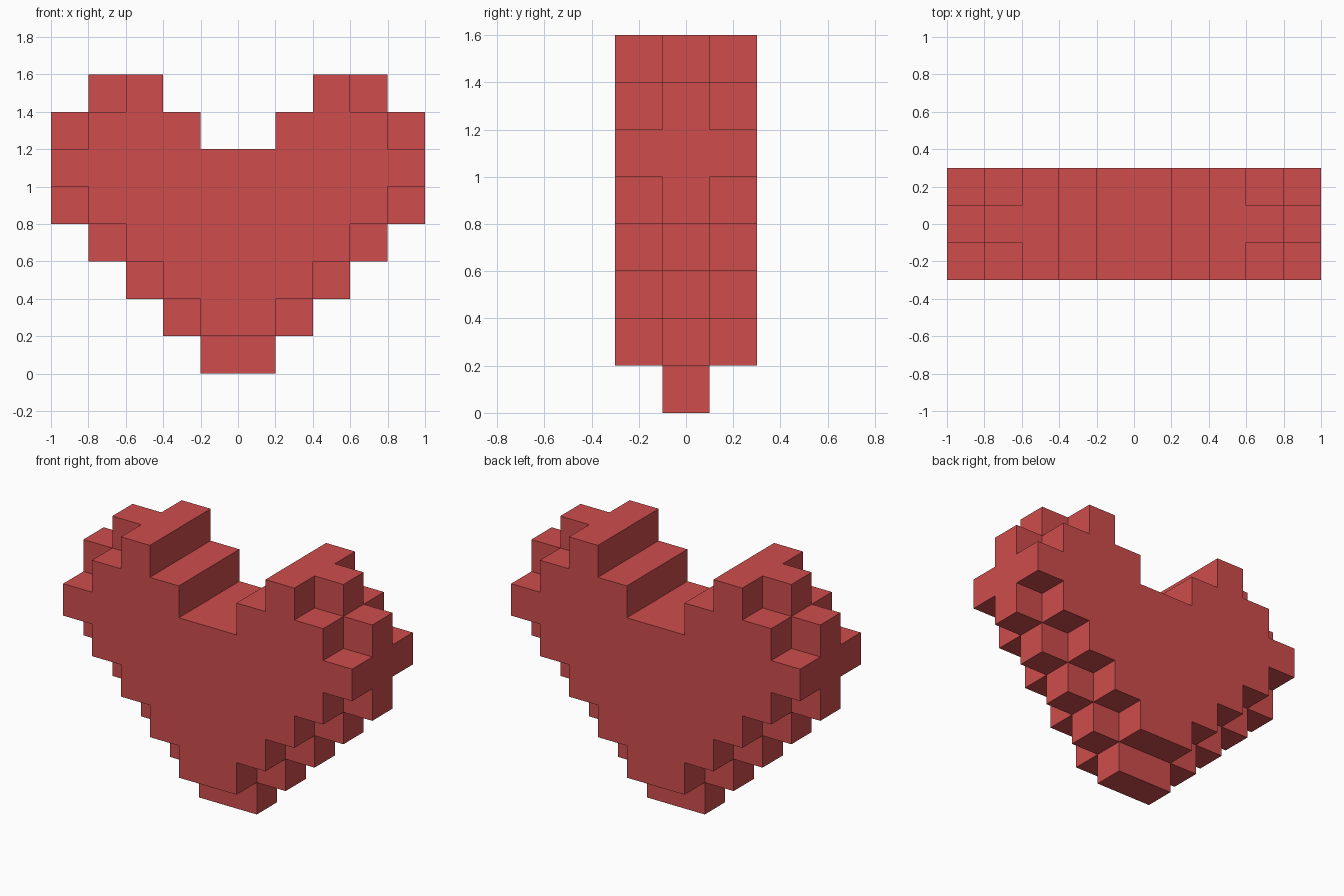
import bpy
import bmesh
from math import radians
from mathutils import Vector

default_cube = bpy.data.objects.get("Cube")
if default_cube:
    bpy.data.objects.remove(default_cube)

CELL = 0.2

# Half-row spans in cells (inner, outer), from the tip up
CORE_ROWS = [(0, 1), (0, 2), (0, 3), (0, 4), (0, 5), (0, 5), (1, 5), (2, 4)]
SIDE_ROWS = [(0, 0), (0, 1), (0, 2), (0, 3), (0, 4), (0, 5), (1, 4), (2, 3)]


def layer_cells(rows, layer):
    """Cells of one upright layer, mirrored left and right."""
    cells = set()
    for row, (inner, outer) in enumerate(rows):
        for i in range(inner, outer):
            cells |= {(i, layer, row), (-1 - i, layer, row)}
    return cells


def add_outer_faces(bm, cells):
    """Add only the cell faces that border empty space."""
    for cell in cells:
        centre = (Vector(cell) + Vector((0.5, 0, 0.5))) * CELL
        for axis in range(3):
            for sign in (-1, 1):
                neighbour = list(cell)
                neighbour[axis] += sign
                if tuple(neighbour) in cells:
                    continue
                n, u, v = Vector(), Vector(), Vector()
                n[axis] = sign * CELL / 2
                u[(axis + 1) % 3] = CELL / 2
                v[(axis + 2) % 3] = sign * CELL / 2
                corners = (-u - v, u - v, u + v, -u + v)
                bm.faces.new([bm.verts.new(centre + n + c) for c in corners])


# Red material
red = bpy.data.materials.new("heart red")
red.use_nodes = True
colour = (0.62, 0.073, 0.073, 1)
red.diffuse_color = colour
red.node_tree.nodes["Principled BSDF"].inputs["Base Color"].default_value = colour

# Blocky heart: a full core layer with a smaller layer on each side
cells = layer_cells(CORE_ROWS, 0)
for side in (-1, 1):
    cells |= layer_cells(SIDE_ROWS, side)

bm = bmesh.new()
add_outer_faces(bm, cells)
bmesh.ops.remove_doubles(bm, verts=bm.verts[:], dist=CELL / 100)
bmesh.ops.dissolve_limit(bm, angle_limit=radians(1), verts=bm.verts[:], edges=bm.edges[:])

mesh = bpy.data.meshes.new("block_heart")
bm.to_mesh(mesh)
bm.free()
mesh.materials.append(red)
heart = bpy.data.objects.new("block_heart", mesh)
bpy.context.collection.objects.link(heart)
